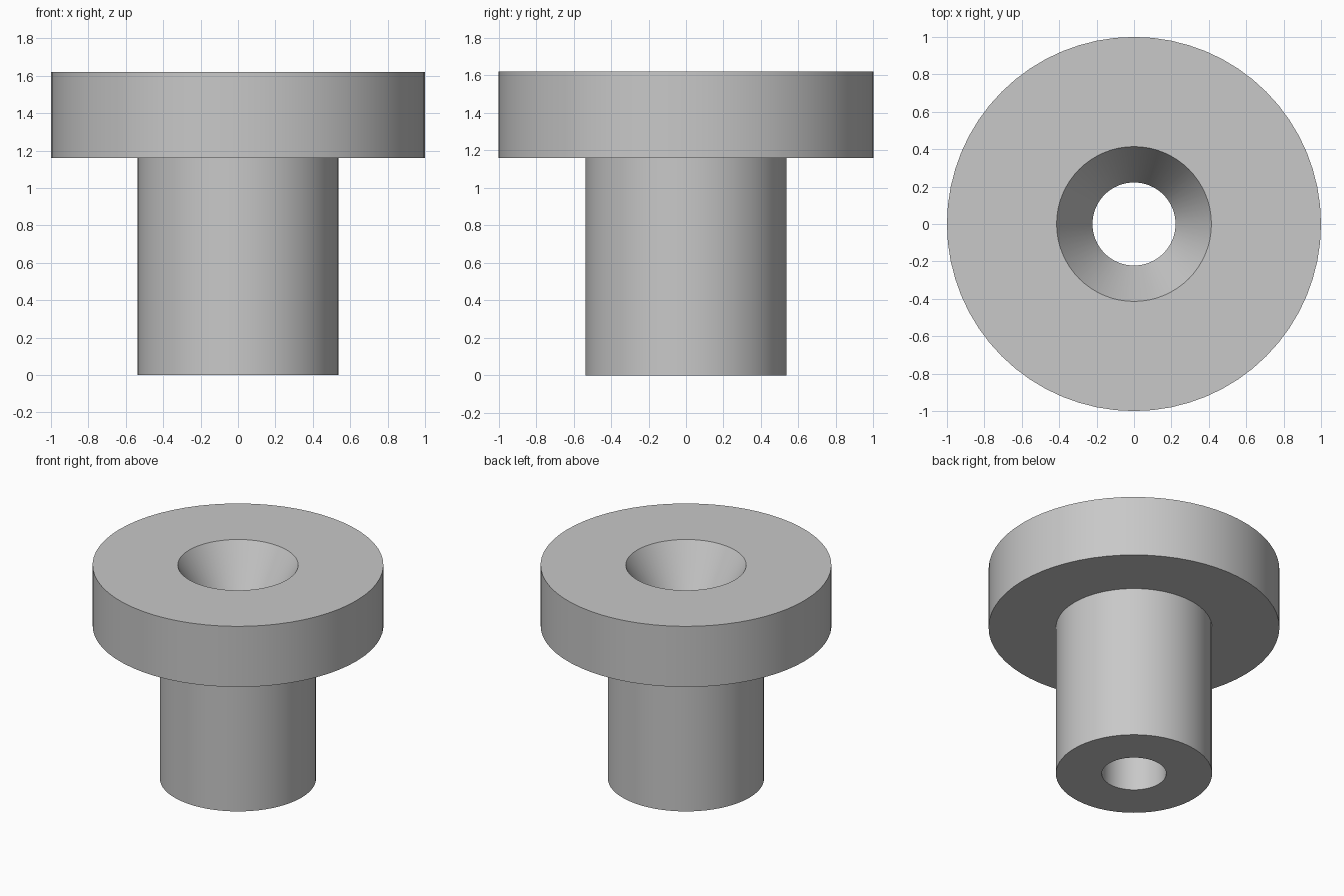
import bpy
import bmesh
import math

SEGMENTS = 64

cube = bpy.data.objects.get("Cube")
if cube:
    bpy.data.objects.remove(cube, do_unlink=True)

# Plain grey metal
grey = bpy.data.materials.new("grey_metal")
grey.use_nodes = True
colour = (0.58, 0.58, 0.58, 1)
grey.diffuse_color = colour
grey.node_tree.nodes["Principled BSDF"].inputs["Base Color"].default_value = colour


def lathe(name, profile, material):
    """Revolve a closed (radius, height) profile around the z axis."""
    bm = bmesh.new()
    rings = []
    for radius, height in profile:
        ring = []
        for i in range(SEGMENTS):
            a = math.tau * i / SEGMENTS
            ring.append(bm.verts.new((radius * math.cos(a), radius * math.sin(a), height)))
        rings.append(ring)
    for lower, upper in zip(rings, rings[1:] + rings[:1]):
        for i in range(SEGMENTS):
            j = (i + 1) % SEGMENTS
            bm.faces.new((lower[i], lower[j], upper[j], upper[i]))
    bmesh.ops.recalc_face_normals(bm, faces=bm.faces)
    mesh = bpy.data.meshes.new(name)
    bm.to_mesh(mesh)
    bm.free()
    mesh.materials.append(material)
    obj = bpy.data.objects.new(name, mesh)
    bpy.context.collection.objects.link(obj)
    return obj


# Flanged bushing: stem, wide flange, countersunk mouth and through bore
stem, flange, mouth, bore = 0.537, 1.0, 0.414, 0.222
flange_bottom, top = 1.16, 1.62
sink_depth = (mouth - bore) / math.tan(math.radians(30))
bushing = lathe("flanged_bushing", [
    (bore, 0), (stem, 0),
    (stem, flange_bottom), (flange, flange_bottom),
    (flange, top), (mouth, top),
    (bore, top - sink_depth),
], grey)

bpy.ops.object.select_all(action="DESELECT")
bushing.select_set(True)
bpy.context.view_layer.objects.active = bushing
bpy.ops.object.shade_smooth_by_angle(angle=math.radians(25))
